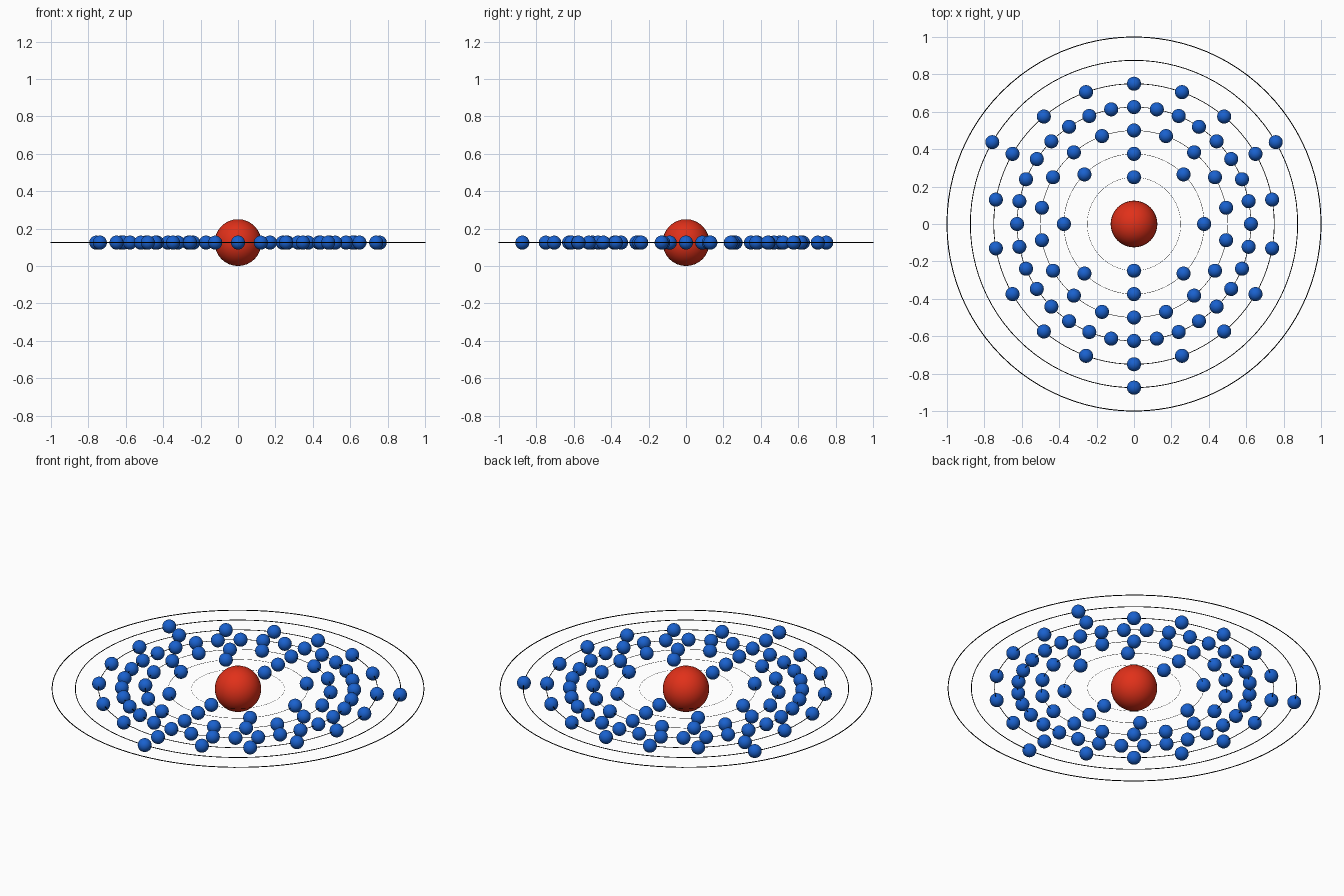
import bpy
from math import sin, cos, pi

if "Cube" in bpy.data.objects:
    bpy.data.objects.remove(bpy.data.objects["Cube"])

Z = 0.125            # height of the orbit plane
STEP = 0.125         # spacing between shells
SHELLS = [2, 8, 18, 32, 18, 3, 0]   # electrons per shell, inner to outer


def material(name, rgb):
    m = bpy.data.materials.new(name)
    m.diffuse_color = (*rgb, 1)
    m.use_nodes = True
    m.node_tree.nodes["Principled BSDF"].inputs["Base Color"].default_value = m.diffuse_color
    return m


red = material("red", (0.75, 0.03, 0.01))
blue = material("blue", (0.01, 0.12, 0.62))
black = material("black", (0.0, 0.0, 0.0))


def finish(name, mat):
    ob = bpy.context.object
    ob.name = name
    ob.data.materials.append(mat)
    bpy.ops.object.shade_smooth()
    return ob


# Nucleus
bpy.ops.mesh.primitive_uv_sphere_add(segments=32, ring_count=16, radius=0.125, location=(0, 0, Z))
finish("nucleus", red)

# One shared electron mesh for every shell
bpy.ops.mesh.primitive_uv_sphere_add(segments=32, ring_count=16, radius=0.0375)
master = finish("electron", blue)
electron_mesh = master.data
bpy.data.objects.remove(master)

for i, count in enumerate(SHELLS):
    r = STEP * (i + 2)
    # Orbit ring: same thin ring scaled up with the shell
    bpy.ops.mesh.primitive_torus_add(major_segments=96, minor_segments=8, major_radius=r,
                                     minor_radius=0.0025 * r, location=(0, 0, Z))
    finish(f"orbit_ring_{i + 1}", black)
    # Electrons spread evenly, starting from the -y side
    for k in range(count):
        a = 2 * pi * k / count
        e = bpy.data.objects.new(f"electron_{i + 1}_{k + 1}", electron_mesh)
        e.location = (r * sin(a), -r * cos(a), Z)
        bpy.context.collection.objects.link(e)
